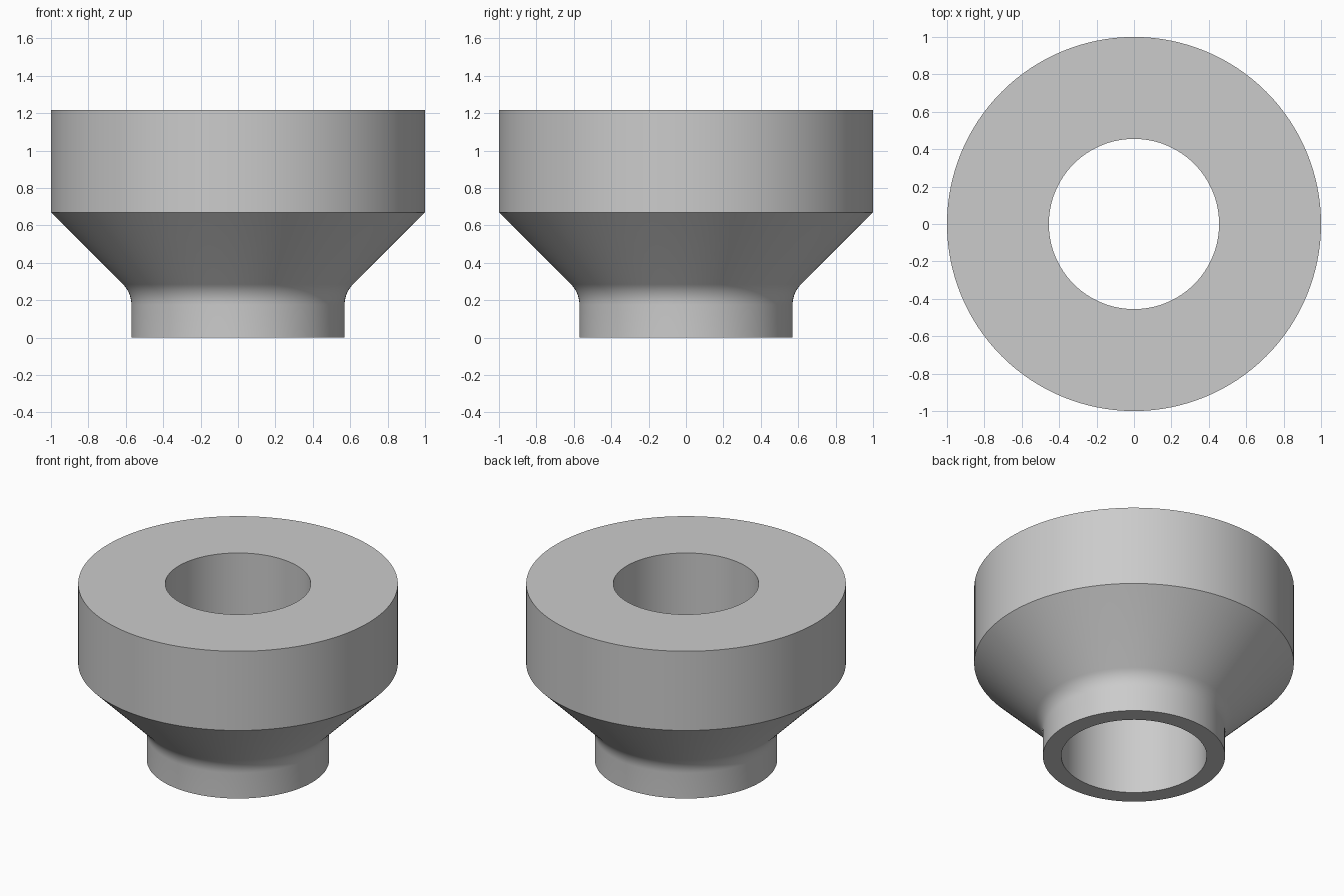
import bpy, bmesh, math

if "Cube" in bpy.data.objects:
    bpy.data.objects.remove(bpy.data.objects["Cube"])

SEGMENTS = 128
BORE_R, NECK_R, RIM_R = 0.455, 0.57, 1.0
SHOULDER_Z, TOP_Z = 0.67, 1.217
FILLET_R, FILLET_STEPS = 0.155, 8

# Fillet blending the neck into the 45 degree cone
corner_z = SHOULDER_Z - (RIM_R - NECK_R)
start_z = corner_z - FILLET_R * math.tan(math.pi / 8)
fillet = []
for i in range(FILLET_STEPS + 1):
    a = math.pi / 4 * i / FILLET_STEPS
    fillet.append((NECK_R + FILLET_R * (1 - math.cos(a)),
                   start_z + FILLET_R * math.sin(a)))

# Closed cross-section: neck, fillet, cone, rim and straight bore
profile = [(BORE_R, 0), (NECK_R, 0), *fillet,
           (RIM_R, SHOULDER_Z), (RIM_R, TOP_Z), (BORE_R, TOP_Z)]

# Revolve the cross-section
bm = bmesh.new()
rings = []
for s in range(SEGMENTS):
    a = 2 * math.pi * s / SEGMENTS
    rings.append([bm.verts.new((r * math.cos(a), r * math.sin(a), z))
                  for r, z in profile])
n = len(profile)
for s in range(SEGMENTS):
    p, q = rings[s], rings[(s + 1) % SEGMENTS]
    for i in range(n):
        j = (i + 1) % n
        bm.faces.new((p[i], q[i], q[j], p[j]))
bmesh.ops.recalc_face_normals(bm, faces=bm.faces[:])

mesh = bpy.data.meshes.new("flared_collar")
bm.to_mesh(mesh)
bm.free()
collar = bpy.data.objects.new("flared_collar", mesh)
bpy.context.collection.objects.link(collar)

# Plain grey material
grey = bpy.data.materials.new("light grey")
grey.diffuse_color = (0.6, 0.6, 0.6, 1)
grey.use_nodes = True
grey.node_tree.nodes["Principled BSDF"].inputs["Base Color"].default_value = grey.diffuse_color
mesh.materials.append(grey)

# Smooth round surfaces, sharp rims
bpy.context.view_layer.objects.active = collar
collar.select_set(True)
bpy.ops.object.shade_smooth_by_angle(angle=math.radians(30))
